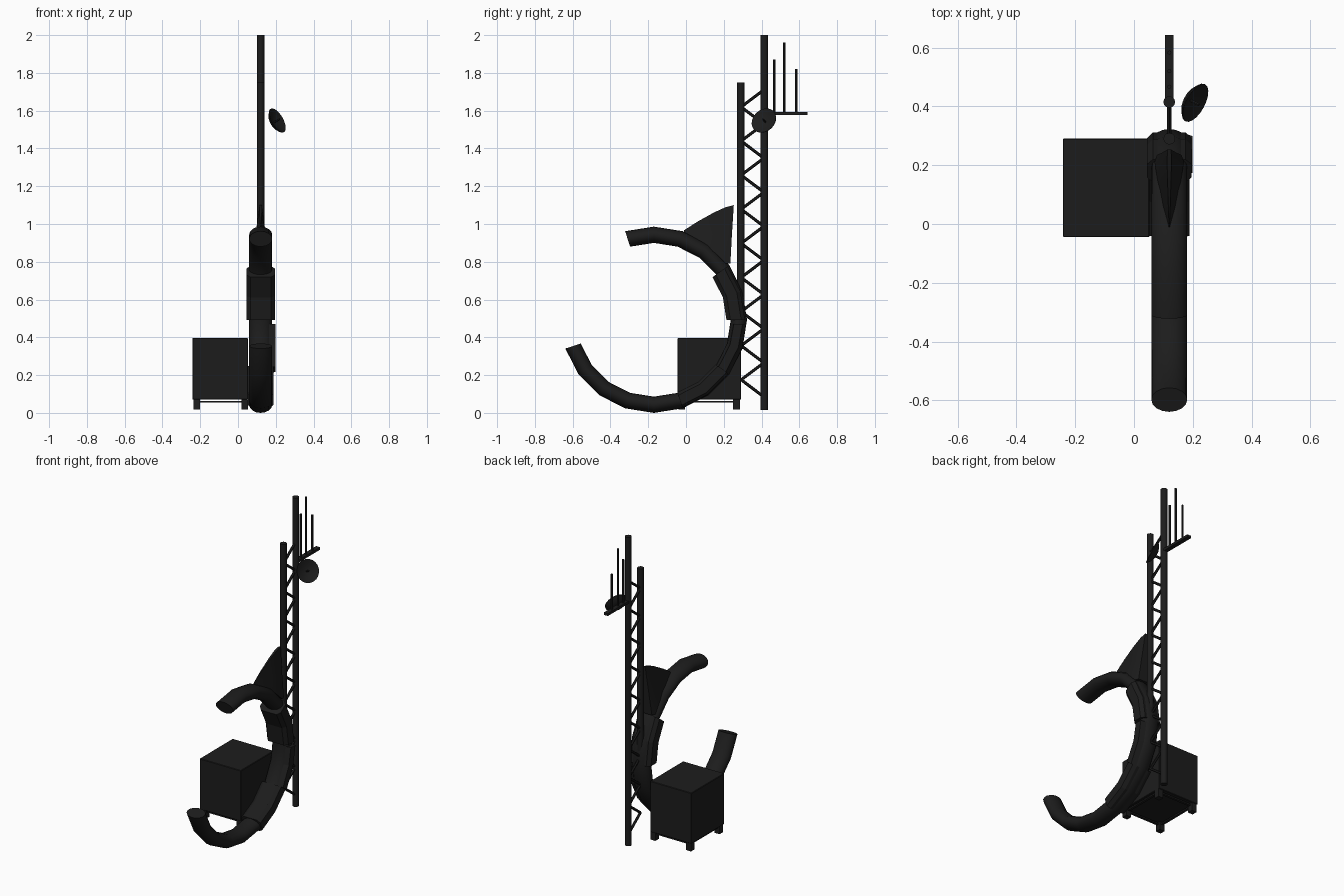
import bpy, bmesh
from math import sin, cos, radians, pi
from mathutils import Vector, Matrix

if "Cube" in bpy.data.objects:
    bpy.data.objects.remove(bpy.data.objects["Cube"])

mat = bpy.data.materials.new("dark_metal")
mat.diffuse_color = (0.012, 0.012, 0.012, 1)
mat.use_nodes = True
mat.node_tree.nodes["Principled BSDF"].inputs["Base Color"].default_value = mat.diffuse_color
X0, CY, CZ, R = 0.12, -0.17, 0.493, 0.45


def finish(name, bm, smooth=False):
    bmesh.ops.recalc_face_normals(bm, faces=bm.faces)
    me = bpy.data.meshes.new(name)
    bm.to_mesh(me)
    bm.free()
    ob = bpy.data.objects.new(name, me)
    bpy.context.collection.objects.link(ob)
    me.materials.append(mat)
    if smooth:
        bpy.ops.object.select_all(action='DESELECT')
        ob.select_set(True)
        bpy.context.view_layer.objects.active = ob
        bpy.ops.object.shade_smooth_by_angle(angle=radians(35))
    return ob


def loft(name, sections, smooth=False):
    bm = bmesh.new()
    rings = [[bm.verts.new(p) for p in s] for s in sections]
    n = len(rings[0])
    for a, b in zip(rings, rings[1:]):
        for i in range(n):
            j = (i + 1) % n
            bm.faces.new((a[i], a[j], b[j], b[i]))
    bm.faces.new(rings[0])
    bm.faces.new(rings[-1])
    return finish(name, bm, smooth)


def arc(name, degs, profile, smooth=False):
    """Sweep (x offset, radial offset) profile around the big ring."""
    return loft(name, [[(X0 + x, CY + (R + d) * cos(radians(a)), CZ + (R + d) * sin(radians(a)))
                        for x, d in profile] for a in degs], smooth)


def box(name, lo, hi, bevel=0):
    bm = bmesh.new()
    lo, hi = Vector(lo), Vector(hi)
    bmesh.ops.create_cube(bm, size=1, matrix=Matrix.Translation((lo + hi) / 2)
                          @ Matrix.Diagonal((*(hi - lo), 1)))
    if bevel:
        bmesh.ops.bevel(bm, geom=bm.edges[:], offset=bevel, segments=1, affect='EDGES')
    return finish(name, bm)


def rod(name, a, b, r, n=8):
    a, b = Vector(a), Vector(b)
    d = b - a
    m = Matrix.Translation((a + b) / 2) @ d.to_track_quat('Z', 'Y').to_matrix().to_4x4()
    bm = bmesh.new()
    bmesh.ops.create_cone(bm, cap_ends=True, segments=n, radius1=r, radius2=r,
                          depth=d.length, matrix=m)
    return finish(name, bm, True)


# Open ring tube, 15 of 20 segments
tube = [(0.061 * cos(2 * pi * i / 16), 0.043 * sin(2 * pi * i / 16)) for i in range(16)]
arc("ring_tube", range(-162, 109, 18), tube, True)

# Sleeves and side plate on the ring
arc("upper_sleeve", (0, 18, 36),
    [(-.075, -.045), (-.055, -.066), (.055, -.066), (.075, -.045),
     (.075, .012), (.055, .032), (-.055, .032), (-.075, .012)])
arc("lower_sleeve", (-72, -54, -36),
    [(-.068, -.03), (-.045, -.046), (.045, -.046), (.068, -.03),
     (.068, .025), (.045, .038), (-.045, .038), (-.068, .025)])
arc("side_plate", (-36, -18, -3), [(.045, -.032), (.079, -.026), (.079, .02), (.045, .03)])

# Fin above the ring: narrow ridge, wide foot
fin = []
for y, top, low, w in ((-.01, .967, .94, .004), (.06, 1.012, .91, .022), (.15, 1.062, .85, .04),
                       (.21, 1.089, .79, .05), (.235, 1.1, .79, .042)):
    mid = low + (top - low) * .45
    s = .018 if top > 1.09 else 0
    fin.append([(X0 - w, y, low), (X0 - w * .6, y + s * .4, mid), (X0 - w * .15, y + s, top),
                (X0 + w * .15, y + s, top), (X0 + w * .6, y + s * .4, mid), (X0 + w, y, low)])
loft("fin", fin, True)

# Mast rails and zigzag braces
rod("rear_rail", (X0, .415, .015), (X0, .415, 2), .02, 12)
rod("front_rail", (X0, .29, .42), (X0, .29, 1.75), .02, 12)
N = 18
for i in range(N):
    z = [.085 + 1.625 * k / N for k in (i, i + 1)]
    y = (.412, .292) if i % 2 == 0 else (.292, .412)
    rod("brace", (X0, y[0], z[0]), (X0, y[1], z[1]), .008, 6)

# Antenna arm with three rods
box("antenna_arm", (X0 - .014, .42, 1.577), (X0 + .014, .643, 1.593))
for y, top in ((.467, 1.87), (.52, 1.96), (.583, 1.82)):
    rod("antenna_rod", (X0, y, 1.585), (X0, y, top), .007)

# Dish: shallow bowl facing right, forward and up
axis = Vector((.8, -.43, .45)).normalized()
rot = axis.to_track_quat('Z', 'Y').to_matrix().to_4x4()
place = Matrix.Translation((.203, .415, 1.545)) @ rot
bowl = [(.02, -.024), (.05, -.014), (.071, .004), (.071, .008), (.045, -.004), (.012, -.013)]
loft("dish", [[place @ Vector((r * cos(2 * pi * k / 20), r * sin(2 * pi * k / 20), z))
               for k in range(20)] for r, z in bowl], True)
rod("dish_feed", place @ Vector((0, 0, -.015)), place @ Vector((0, 0, .022)), .005, 6)

# Equipment cabinet with legs and lower frame
x0, x1, y0, y1 = -.242, .052, -.045, .291
box("cabinet", (x0, y0, .07), (x1, y1, .396), .003)
for x in (-.218, .036):
    for y in (-.022, .268):
        box("cabinet_leg", (x - .018, y - .018, .018), (x + .018, y + .018, .072))
for y in (-.022, .268):
    box("frame_bar", (-.2, y - .008, .055), (.02, y + .008, .064))
for x in (-.218, .036):
    box("frame_bar", (x - .008, -.01, .055), (x + .008, .255, .064))
